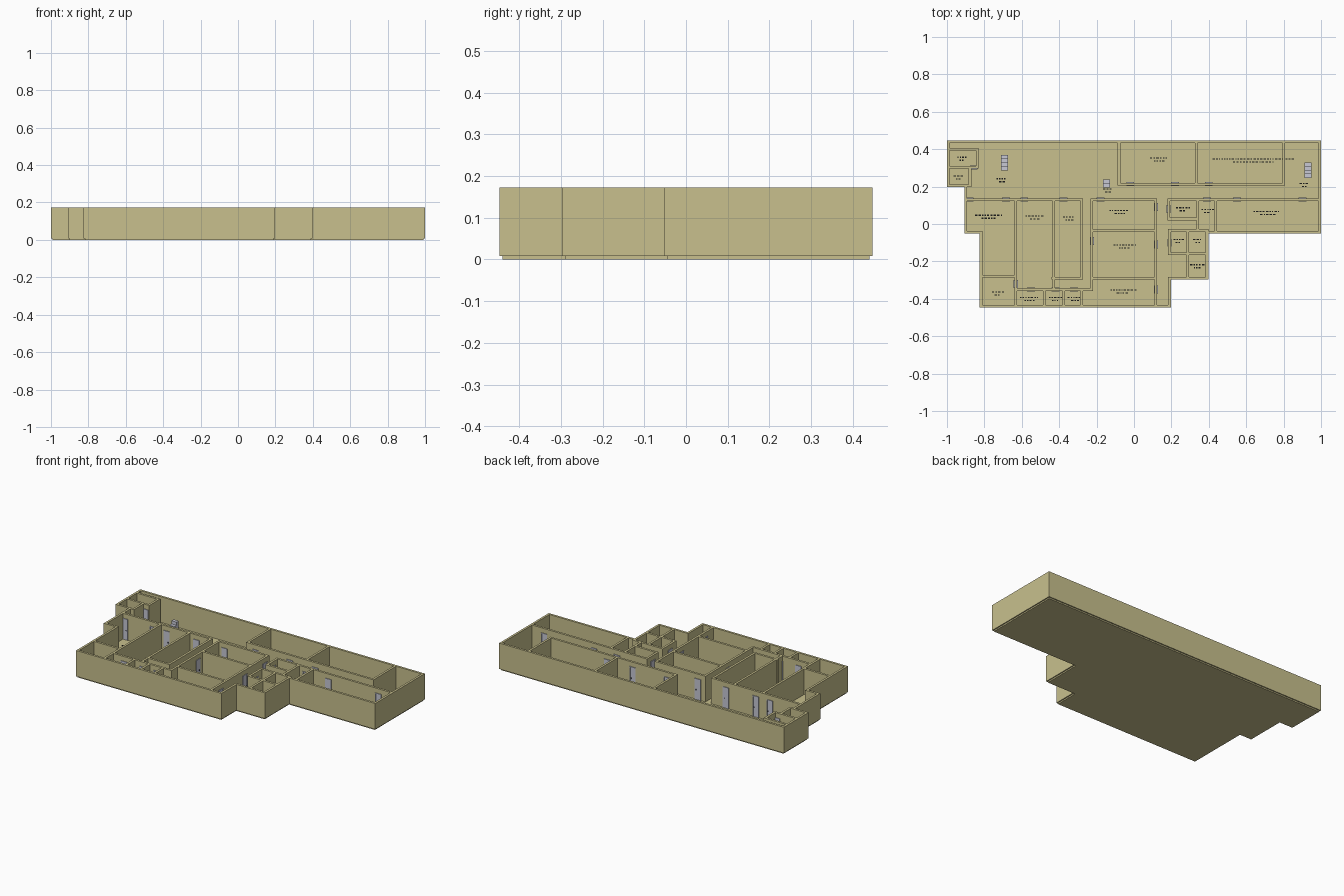
import bpy
import bmesh
import random
from mathutils import Matrix, Vector

random.seed(4)
THICK = 0.014
FLOOR = 0.008
TOP = 0.172
HALF = THICK / 2

cube = bpy.data.objects.get("Cube")
if cube:
    bpy.data.objects.remove(cube, do_unlink=True)


def make_material(name, rgb):
    mat = bpy.data.materials.new(name)
    mat.use_nodes = True
    colour = (*rgb, 1)
    mat.diffuse_color = colour
    mat.node_tree.nodes["Principled BSDF"].inputs["Base Color"].default_value = colour
    return mat


khaki = make_material("khaki_plaster", (0.58, 0.53, 0.27))
grey = make_material("pale_grey", (0.57, 0.58, 0.66))
dark = make_material("dark_ink", (0.01, 0.01, 0.01))


def add_box(bm, low, high):
    low, high = Vector(low), Vector(high)
    size = high - low
    matrix = Matrix.Translation((low + high) / 2) @ Matrix.Diagonal((*size, 1))
    bmesh.ops.create_cube(bm, size=1, matrix=matrix)


def finish(bm, name, material):
    bmesh.ops.recalc_face_normals(bm, faces=bm.faces)
    mesh = bpy.data.meshes.new(name)
    bm.to_mesh(mesh)
    bm.free()
    mesh.materials.append(material)
    obj = bpy.data.objects.new(name, mesh)
    bpy.context.collection.objects.link(obj)
    return obj


def add_wall(bm, x0, y0, x1, y1):
    add_box(bm, (min(x0, x1) - HALF, min(y0, y1) - HALF, FLOOR),
            (max(x0, x1) + HALF, max(y0, y1) + HALF, TOP))


# Building outline along the wall centres
outline = [(-0.993, 0.44), (0.993, 0.44), (0.993, -0.045), (0.39, -0.045),
           (0.39, -0.29), (0.19, -0.29), (0.19, -0.44), (-0.818, -0.44),
           (-0.818, -0.045), (-0.9, -0.045), (-0.9, 0.205), (-0.993, 0.205)]

# Floor slab
bm = bmesh.new()
slab = bm.faces.new([bm.verts.new((x, y, 0)) for x, y in outline])
extruded = bmesh.ops.extrude_face_region(bm, geom=[slab])["geom"]
raised = [v for v in extruded if isinstance(v, bmesh.types.BMVert)]
bmesh.ops.translate(bm, verts=raised, vec=(0, 0, FLOOR + 0.001))
finish(bm, "floor_slab", khaki)

# Outer walls
bm = bmesh.new()
for start, end in zip(outline, outline[1:] + outline[:1]):
    add_wall(bm, *start, *end)
finish(bm, "outer_walls", khaki)

# Inner walls running left to right: y, start x, end x
across = [(0.4, -0.99, -0.838), (0.303, -0.99, -0.838), (0.205, -0.9, -0.877),
          (0.13, -0.9, -0.28), (0.13, -0.225, 0.117), (0.13, 0.185, 0.99),
          (0.213, -0.08, 0.8), (-0.28, -0.81, -0.632), (-0.35, -0.632, -0.225),
          (-0.29, -0.435, -0.28), (-0.037, -0.225, 0.117),
          (-0.29, -0.225, 0.117), (0.027, 0.185, 0.34), (-0.035, 0.19, 0.39),
          (-0.16, 0.19, 0.39)]
bm = bmesh.new()
for y, x0, x1 in across:
    add_wall(bm, x0, y, x1, y)
finish(bm, "cross_partitions", khaki)

# Inner walls running front to back: x, start y, end y
along = [(-0.838, 0.303, 0.4), (-0.877, 0.205, 0.303), (-0.632, -0.44, 0.13),
         (-0.43, -0.35, 0.13), (-0.28, -0.29, 0.13), (-0.48, -0.44, -0.35),
         (-0.375, -0.44, -0.35), (-0.28, -0.44, -0.35), (-0.225, -0.35, 0.13),
         (0.117, -0.44, 0.13), (-0.08, 0.213, 0.44), (0.333, 0.213, 0.44),
         (0.8, 0.213, 0.44), (0.185, 0.027, 0.13), (0.34, -0.035, 0.13),
         (0.437, -0.045, 0.13), (0.19, -0.16, -0.035), (0.287, -0.29, -0.035)]
bm = bmesh.new()
for x, y0, y1 in along:
    add_wall(bm, x, y0, x, y1)
finish(bm, "lengthwise_partitions", khaki)


# Doors standing slightly proud of both faces of a wall, with handles
def add_door(leaves, handles, x, y, sideways):
    def part(bm, left, right, depth, bottom, top):
        if sideways:
            add_box(bm, (x - depth, y + left, bottom), (x + depth, y + right, top))
        else:
            add_box(bm, (x + left, y - depth, bottom), (x + right, y + depth, top))

    wide = 0.021
    part(leaves, -wide, wide, HALF + 0.002, FLOOR, 0.142)
    for side in (-wide, wide - 0.005):
        part(leaves, side, side + 0.005, HALF + 0.004, FLOOR, 0.142)
    part(leaves, -wide, wide, HALF + 0.004, 0.137, 0.142)
    part(handles, 0.008, 0.013, HALF + 0.004, 0.066, 0.074)


doors = {
    False: {0.13: (-0.88, -0.685, -0.587, -0.377, -0.18, 0.55, 0.9, 0.39),
            0.213: (-0.02, 0.22, 0.4),
            0.303: (-0.857,),
            -0.35: (-0.55, -0.42, -0.32)},
    True: {0.117: (0.09, -0.11, -0.35),
           -0.225: (-0.09,),
           -0.632: (-0.32,),
           0.185: (0.08,),
           0.19: (-0.1,)},
}
leaves, handles = bmesh.new(), bmesh.new()
for sideways, rows in doors.items():
    for line, places in rows.items():
        for place in places:
            x, y = (line, place) if sideways else (place, line)
            add_door(leaves, handles, x, y, sideways)
finish(leaves, "doors", grey)
finish(handles, "door_handles", dark)


# Stairs rising toward the back
def add_stairs(name, x, y, steps):
    bm = bmesh.new()
    tread, rise = 0.021, 0.02
    for i in range(steps):
        add_box(bm, (x - 0.018, y + i * tread, FLOOR),
                (x + 0.018, y + (i + 1) * tread, FLOOR + (i + 1) * rise))
    finish(bm, name, grey)


add_stairs("right_stairs", -0.693, 0.285, 4)
add_stairs("left_stairs", 0.93, 0.245, 4)
add_stairs("middle_stairs", -0.147, 0.195, 2)

# Floor markers: two rows of short dark dashes per room, as x, y, width
markers = [(-0.92, 0.35, 0.05), (-0.94, 0.25, 0.05), (-0.71, 0.235, 0.05),
           (-0.78, 0.04, 0.14), (-0.53, 0.035, 0.1), (-0.35, 0.03, 0.06),
           (-0.08, 0.065, 0.1), (-0.05, -0.12, 0.12), (-0.06, -0.36, 0.13),
           (-0.73, -0.37, 0.06), (-0.56, -0.4, 0.1), (-0.42, -0.4, 0.07),
           (-0.32, -0.4, 0.07), (0.13, 0.345, 0.09), (0.64, 0.34, 0.44),
           (0.91, 0.21, 0.05), (0.71, 0.06, 0.14), (0.26, 0.08, 0.07),
           (0.39, 0.07, 0.06), (0.235, -0.09, 0.05), (0.34, -0.09, 0.05),
           (0.34, -0.225, 0.08), (-0.145, 0.18, 0.04)]
bm = bmesh.new()
for x, y, width in markers:
    for row, share in ((0.007, 1), (-0.009, 0.5)):
        cursor = x - width * share / 2
        end = x + width * share / 2
        while cursor < end:
            dash = random.uniform(0.006, 0.014)
            add_box(bm, (cursor, y + row - 0.003, FLOOR),
                    (cursor + dash, y + row + 0.003, FLOOR + 0.003))
            cursor += dash + 0.006
finish(bm, "floor_markers", dark)
